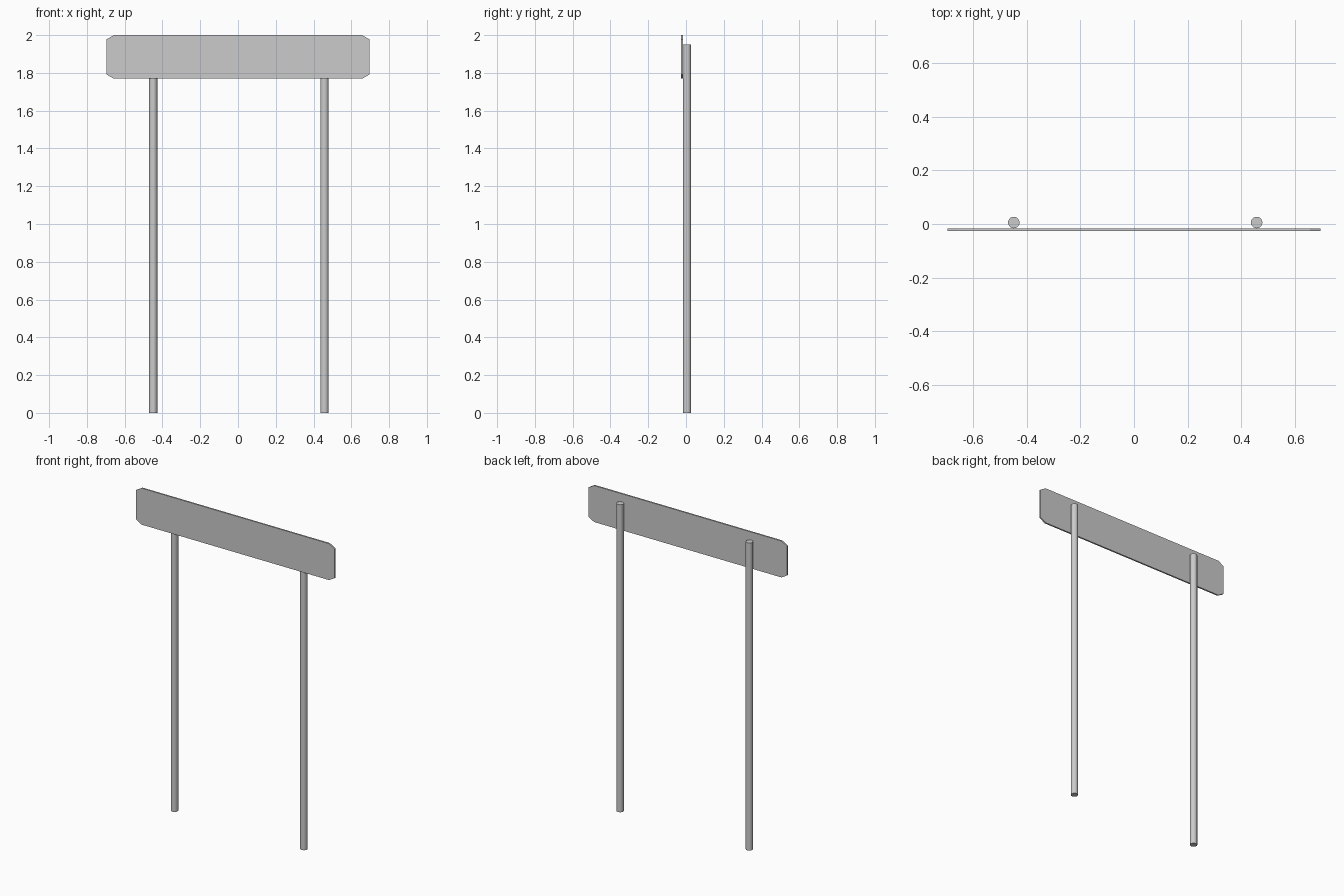
import bpy, bmesh

if "Cube" in bpy.data.objects:
    bpy.data.objects.remove(bpy.data.objects["Cube"])

# sign board: rectangle with clipped corners, extruded to a thin plate
W, Z0, Z1 = 0.697, 1.769, 2.0
CX, CZ = 0.04, 0.023
FRONT, THICK = -0.027, 0.01
half = [(W - CX, Z0), (W, Z0 + CZ), (W, Z1 - CZ), (W - CX, Z1)]
outline = half + [(-x, z) for x, z in reversed(half)]

bm = bmesh.new()
face = bm.faces.new([bm.verts.new((x, FRONT, z)) for x, z in outline])
ext = bmesh.ops.extrude_face_region(bm, geom=[face])
bmesh.ops.translate(bm, vec=(0, THICK, 0),
                    verts=[g for g in ext["geom"] if isinstance(g, bmesh.types.BMVert)])
bmesh.ops.recalc_face_normals(bm, faces=bm.faces)
mesh = bpy.data.meshes.new("sign_board")
bm.to_mesh(mesh)
bm.free()
bpy.context.collection.objects.link(bpy.data.objects.new("sign_board", mesh))


# round posts standing against the back of the board
def post(name, x, radius=0.0215, height=1.95):
    bpy.ops.mesh.primitive_cylinder_add(vertices=20, radius=radius, depth=height,
                                        location=(x, FRONT + THICK + radius + 0.001, height / 2))
    bpy.context.object.name = name
    bpy.ops.object.shade_smooth_by_angle()


post("left_post", -0.449)
post("right_post", 0.458)
